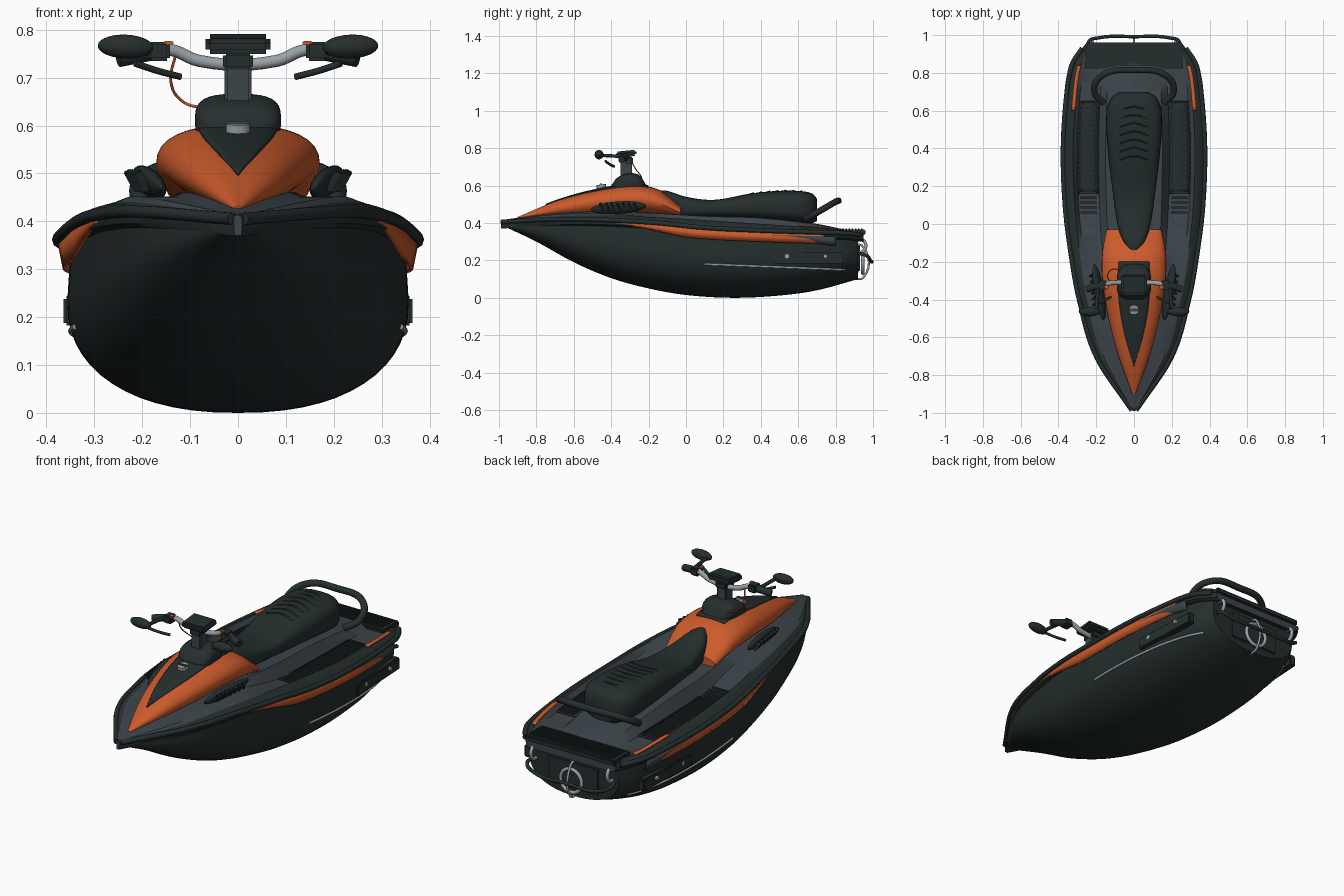
import bpy, bmesh, math
from mathutils import Vector, Matrix

old = bpy.data.objects.get("Cube")
if old:
    bpy.data.objects.remove(old, do_unlink=True)


def material(name, rgb):
    m = bpy.data.materials.new(name)
    m.use_nodes = True
    m.diffuse_color = (*rgb, 1)
    m.node_tree.nodes["Principled BSDF"].inputs["Base Color"].default_value = (*rgb, 1)
    return m


DARK = material("dark charcoal", (.018, .027, .027))
GREY = material("slate grey", (.045, .058, .068))
ORANGE = material("burnt orange", (.6, .105, .025))
SILVER = material("silver", (.32, .36, .38))
SIDES = (1, -1)


def finish(name, bm, mats, smooth=40):
    bmesh.ops.recalc_face_normals(bm, faces=bm.faces)
    me = bpy.data.meshes.new(name)
    bm.to_mesh(me)
    bm.free()
    for m in mats:
        me.materials.append(m)
    for p in me.polygons:
        p.use_smooth = True
    me.set_sharp_from_angle(angle=math.radians(smooth))
    ob = bpy.data.objects.new(name, me)
    bpy.context.collection.objects.link(ob)
    return ob


def at(table, y):
    """Smoothly interpolate the columns of a station table."""
    y = min(max(y, table[0][0]), table[-1][0])
    i = max(k for k in range(len(table) - 1) if table[k][0] <= y)
    a, b = table[i], table[i + 1]
    p, q = table[max(i - 1, 0)], table[min(i + 2, len(table) - 1)]
    d = b[0] - a[0]
    t = (y - a[0]) / d
    out = []
    for c in range(1, len(a)):
        m0 = (b[c] - p[c]) / (b[0] - p[0]) * d
        m1 = (q[c] - a[c]) / (q[0] - a[0]) * d
        s = t * t * (3 - 2 * t)
        out.append(a[c] + s * (b[c] - a[c]) + t * (1 - t) * ((1 - t) * m0 - t * m1))
    return out


def steps(a, b, n):
    return [a + (b - a) * i / n for i in range(n + 1)]


def loft(name, rings, mats, rule=None):
    """Skin closed rings and cap both ends."""
    bm = bmesh.new()
    rows = [[bm.verts.new(p) for p in r] for r in rings]
    n = len(rows[0])
    for a, b in zip(rows, rows[1:]):
        for j in range(n):
            f = bm.faces.new((a[j], a[(j + 1) % n], b[(j + 1) % n], b[j]))
            f.material_index = rule(j) if rule else 0
    bm.faces.new(rows[0])
    bm.faces.new(rows[-1])
    return finish(name, bm, mats)


def sheet(name, rows, mat, thick=.008):
    """Thin plate skinned over open rows of points."""
    bm = bmesh.new()
    rows = [[bm.verts.new(p) for p in r] for r in rows]
    for a, b in zip(rows, rows[1:]):
        for j in range(len(a) - 1):
            bm.faces.new((a[j], a[j + 1], b[j + 1], b[j]))
    ob = finish(name, bm, [mat])
    mod = ob.modifiers.new("thickness", "SOLIDIFY")
    mod.thickness, mod.offset = thick, 0


def pod(name, table, mat, n=2.5, tuck=0, count=40):
    """Rounded body from stations of y, half width, bottom and top."""
    rings = []
    for y in steps(table[0][0], table[-1][0], count):
        w, lo, hi = at(table, y)
        ring = []
        for k in range(32):
            c, s = math.cos(k * math.pi / 16), math.sin(k * math.pi / 16)
            x = math.copysign(abs(c) ** (2 / n), c) * w * (1 - tuck * max(-s, 0))
            z = (lo + hi) / 2 + math.copysign(abs(s) ** (2 / n), s) * (hi - lo) / 2
            ring.append((x, y, z))
        rings.append(ring)
    return loft(name, rings, [mat])


def box(name, loc, size, mat, rot=(0, 0, 0), bevel=.006):
    bm = bmesh.new()
    bmesh.ops.create_cube(bm, size=1, matrix=Matrix.Diagonal((*size, 1)))
    if bevel:
        bmesh.ops.bevel(bm, geom=bm.edges[:], offset=bevel, segments=2, affect='EDGES')
    ob = finish(name, bm, [mat])
    ob.location, ob.rotation_euler = loc, rot


def ball(name, loc, size, mat, rot=(0, 0, 0)):
    bm = bmesh.new()
    bmesh.ops.create_uvsphere(bm, u_segments=24, v_segments=14, radius=1)
    ob = finish(name, bm, [mat])
    ob.location, ob.scale, ob.rotation_euler = loc, size, rot


def rod(name, a, b, r, mat):
    a, b = Vector(a), Vector(b)
    bm = bmesh.new()
    bmesh.ops.create_cone(bm, cap_ends=True, segments=20, radius1=r, radius2=r, depth=(b - a).length)
    ob = finish(name, bm, [mat])
    ob.location = (a + b) / 2
    ob.rotation_euler = (b - a).to_track_quat('Z', 'Y').to_euler()


def tube(name, pts, r, mat, cyclic=False):
    cu = bpy.data.curves.new(name, 'CURVE')
    cu.dimensions = '3D'
    cu.bevel_depth, cu.bevel_resolution, cu.resolution_u = r, 3, 6
    cu.use_fill_caps = True
    sp = cu.splines.new('BEZIER')
    sp.bezier_points.add(len(pts) - 1)
    for bp, p in zip(sp.bezier_points, pts):
        bp.co = p
        bp.handle_left_type = bp.handle_right_type = 'AUTO'
    sp.use_cyclic_u = cyclic
    cu.materials.append(mat)
    bpy.context.collection.objects.link(bpy.data.objects.new(name, cu))


# Deck: y, half width, edge, centre, footwell and gunwale heights
DECK = [(-.99, .008, .405, .415, .413, .412), (-.7, .2, .42, .455, .445, .435),
        (-.4, .29, .415, .465, .45, .44), (-.15, .335, .4, .455, .42, .43),
        (.1, .365, .375, .44, .375, .415), (.4, .375, .36, .43, .365, .395),
        (.7, .355, .35, .395, .355, .375), (.85, .325, .345, .365, .35, .36),
        (.95, .26, .335, .35, .345, .345)]
rings = []
for y in steps(-.99, .95, 60):
    w, edge, mid, floor, wale = at(DECK, y)
    half = [(0, mid), (.4, mid - .004), (.5, floor), (.8, floor), (.86, wale),
            (.92, wale - .005), (1, edge), (.985, edge - .025), (.93, edge - .035)]
    rings.append([(x * w, y, z) for x, z in half] + [(-x * w, y, z) for x, z in half[:0:-1]])
loft("deck", rings, [GREY, DARK], lambda j: 1 if 4 <= j <= 12 else 0)

# Hull: y and keel height, sides follow the deck edge
KEEL = [(-.99, .39), (-.8, .3), (-.6, .19), (-.4, .105), (-.2, .05), (0, .015),
        (.25, 0), (.5, .012), (.7, .04), (.92, .1)]


def hull_width(y):
    return at(DECK, y)[0] * (.95 - .12 * max(0, y - .6))


rings = []
for y in steps(-.985, .92, 60):
    w, top, keel = hull_width(y), at(DECK, y)[1] - .015, at(KEEL, y)[0]
    bilge = top - .33 * (top - keel)
    half = [(w * math.sin(a) ** .87, bilge - (bilge - keel) * math.cos(a) ** .87)
            for a in steps(0, math.pi / 2 - 1e-6, 14)]
    half.append((w * .98, top))
    rings.append([(x, y, z) for x, z in half] + [(-x, y, z) for x, z in half[:0:-1]])
loft("hull", rings, [DARK])


# Rub rail, side stripes and gunwale trim
def side_band(name, y0, y1, low, high, mat):
    for s in SIDES:
        rows = []
        for y in steps(y0, y1, 24):
            w, edge = at(DECK, y)[:2]
            f = min(1, (y - y0) / .35)
            rows.append([(s * w * .99, y, edge - high),
                         (s * w * .965, y, edge - high - (low - high) * f)])
        sheet(name, rows, mat)


side_band("orange_side_stripe", -.38, .74, .06, .012, ORANGE)
side_band("grey_side_plate", .42, .8, .068, .02, GREY)
for s in SIDES:
    edge_path = [(s * at(DECK, y)[0], y, at(DECK, y)[1]) for y in steps(-.985, .93, 24)]
    tube("rub_rail", edge_path, .013, DARK)
    rows = []
    for y in steps(.6, .84, 8):
        w, wale = at(DECK, y)[0], at(DECK, y)[4]
        rows.append([(s * w * f, y, wale + .004) for f in (.85, .91)])
    sheet("orange_rear_trim", rows, ORANGE, .006)

    # Sponson with bolts and the silver chine line
    box("sponson", (s * .338, .655, .213), (.035, .37, .062), DARK, (0, 0, s * .05))
    for y in (.54, .745):
        rod("sponson_bolt", (s * .34, y, .222), (s * .362, y, .222), .011, SILVER)
    line = []
    for y in steps(.1, .85, 14):
        top, keel = at(DECK, y)[1] - .015, at(KEEL, y)[0]
        bilge, z = top - .33 * (top - keel), .18 - .04 * (y - .1)
        drop = min(1, max(0, (bilge - z) / (bilge - keel)))
        line.append((s * hull_width(y) * (1 - drop ** 2.3) ** (1 / 2.3), y, z))
    tube("silver_chine_line", line, .006, SILVER)

    # Footwell mat with ribs
    rows = []
    for y in steps(.16, .65, 14):
        w, floor = at(DECK, y)[0], at(DECK, y)[3]
        rows.append([(s * w * f, y, floor + .004) for f in (.5, .8)])
    sheet("footwell_mat", rows, DARK)
    for y in steps(.06, .64, 22):
        w, floor = at(DECK, y)[0], at(DECK, y)[3]
        box("mat_rib", (s * w * .66, y, floor + .01), (w * .24, .011, .008), DARK, bevel=0)

    # Side vent
    ball("side_vent", (s * .185, -.36, .482), (.022, .15, .036), DARK, (.08, s * .5, -s * .13))
    for y in steps(-.45, -.27, 6):
        box("vent_slat", (s * (.21 + .12 * (y + .36)), y, .485), (.016, .012, .05), DARK,
            (.4, s * .5, 0), .002)

# Front cowl
COWL = [(-.9, .008, .42, .432), (-.7, .082, .425, .515), (-.5, .135, .43, .572),
        (-.3, .168, .44, .602), (-.15, .168, .43, .58), (-.03, .145, .42, .49)]
pod("orange_cowl", COWL, ORANGE, 2.4, .25)

# Dark panel laid over the cowl
PANEL = [(-.75, .002), (-.6, .045), (-.45, .074), (-.3, .085), (-.2, .08)]
rows = []
for y in steps(-.75, -.2, 24):
    (w, lo, hi), pw = at(COWL, y), at(PANEL, y)[0]
    rows.append([(pw * u, y, (lo + hi) / 2 + (hi - lo) / 2 * (1 - abs(pw * u / w) ** 2.4) ** (1 / 2.4) + .002)
                 for u in steps(-1, 1, 10)])
sheet("cowl_panel", rows, DARK)
rod("filler_cap", (0, -.45, .575), (0, -.455, .605), .026, SILVER)
box("filler_latch", (0, -.455, .606), (.05, .014, .008), GREY, bevel=.002)

# Steering pod, column and display
pod("steering_pod", [(-.4, .05, .56, .6), (-.37, .083, .56, .64), (-.31, .09, .56, .665),
                     (-.25, .083, .56, .655), (-.21, .05, .56, .6)], DARK, 3, 0, 20)
box("steering_column", (0, -.32, .69), (.056, .06, .1), GREY)
box("column_clamp", (0, -.32, .735), (.062, .075, .035), DARK)
box("display", (0, -.32, .77), (.136, .11, .033), DARK, (.1, 0, 0), .01)

# Handlebar, grips, levers and mirrors
tube("handlebar", [(s * x, y, z) for s, pts in ((-1, ((.2, -.33, .755), (.14, -.315, .758), (.08, -.31, .735))),
                                                (1, ((.08, -.31, .735), (.14, -.315, .758), (.2, -.33, .755))))
                   for x, y, z in pts], .013, SILVER)
for s in SIDES:
    rod("grip", (s * .165, -.32, .757), (s * .25, -.345, .74), .018, DARK)
    box("control_housing", (s * .165, -.325, .755), (.045, .05, .04), DARK)
    box("control_button", (s * .145, -.335, .773), (.02, .02, .008), ORANGE, bevel=.002)
    tube("lever", [(s * .12, -.385, .702), (s * .17, -.41, .715), (s * .215, -.43, .73)], .007, DARK)
    rod("mirror_arm", (s * .19, -.33, .755), (s * .2, -.46, .762), .009, DARK)
    ball("mirror", (s * .235, -.465, .765), (.058, .024, .025), DARK, (0, s * -.04, 0))
tube("throttle_cable", [(-.13, -.3, .75), (-.14, -.27, .69), (-.115, -.24, .65), (-.07, -.24, .635)],
     .003, ORANGE)

# Saddle with grip ribs
SEAT = [(-.15, .015, .48, .575), (-.1, .055, .45, .572), (0, .088, .43, .54), (.15, .11, .43, .524),
        (.35, .135, .42, .558), (.5, .146, .41, .572), (.62, .142, .4, .57), (.68, .11, .4, .555),
        (.7, .075, .41, .53)]
pod("seat", SEAT, DARK, 3)
for y in steps(.36, .62, 6):
    tube("seat_rib", [(u * .075, y - .02 * u * u, at(SEAT, y)[2] - .008 * u * u + .001) for u in (-1, 0, 1)],
         .004, DARK)

# Rear grab rail
tube("grab_rail", [(-.16, .64, .42), (-.21, .7, .455), (-.17, .785, .505), (0, .815, .518),
                   (.17, .785, .505), (.21, .7, .455), (.16, .64, .42)], .017, DARK)

# Boarding platform
box("boarding_platform", (0, .89, .35), (.52, .14, .03), DARK)
for y in steps(.84, .94, 6):
    box("platform_rib", (0, y, .367), (.48, .008, .008), DARK, bevel=0)

# Stern fittings
box("transom_plate", (0, .92, .21), (.3, .02, .15), DARK, bevel=.009)
ring = [(.06 * math.cos(a), .945, .19 + .06 * math.sin(a)) for a in steps(0, math.tau * 11 / 12, 11)]
tube("jet_nozzle_ring", ring, .009, SILVER, True)
tube("nozzle_bracket", [(0, .9, .1), (0, .95, .11), (0, .95, .27), (0, .9, .29)], .006, SILVER)
tube("boarding_step", [(-.23, .91, .24), (-.24, .965, .225), (-.19, .985, .2), (0, .992, .195),
                       (.19, .985, .2), (.24, .965, .225), (.23, .91, .24)], .009, DARK)
for s in SIDES:
    tube("tow_eye", [(s * .22, .91, .31), (s * .22, .955, .3), (s * .22, .95, .25), (s * .22, .91, .24)],
         .009, SILVER)
